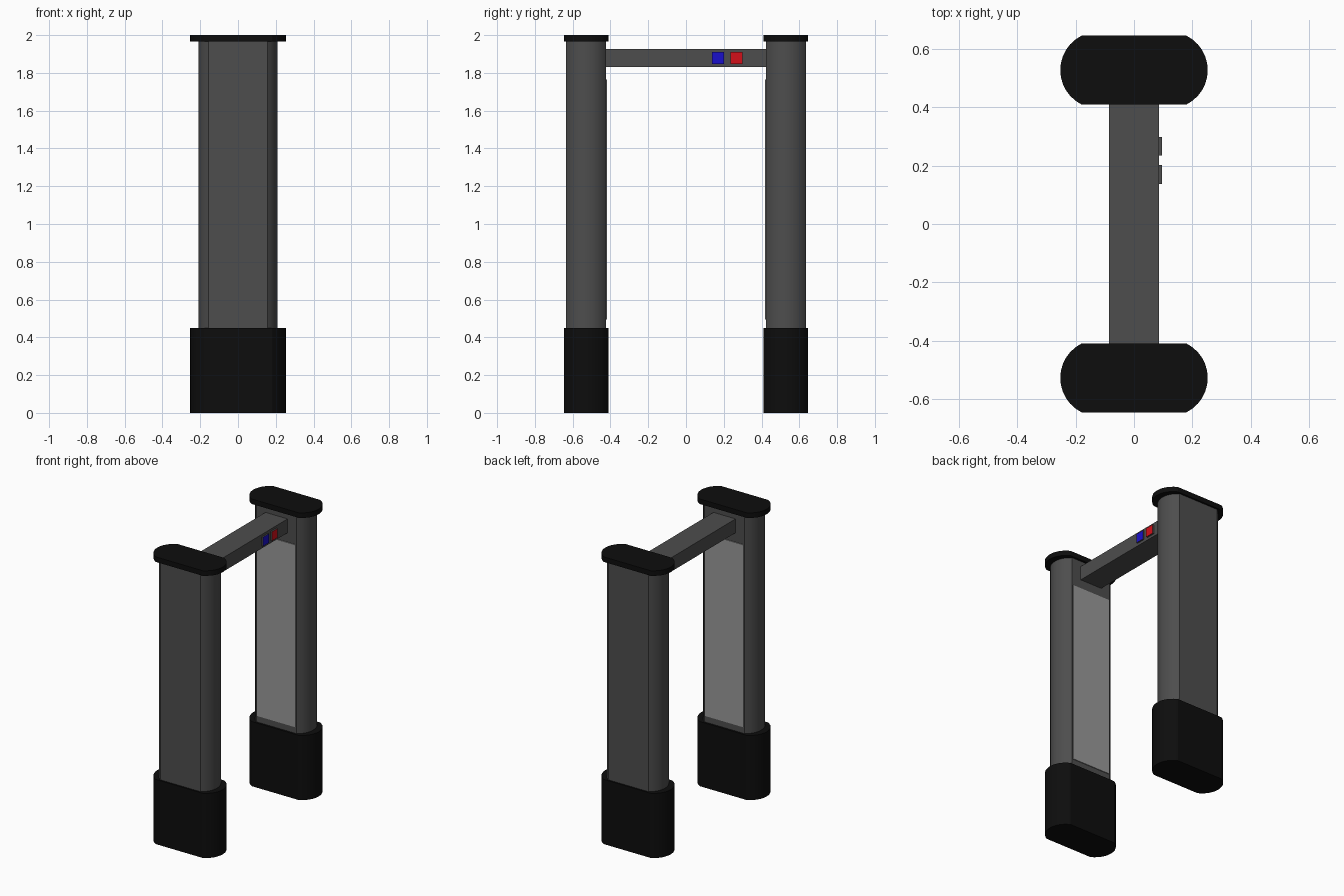
import bpy, bmesh, math

if "Cube" in bpy.data.objects:
    bpy.data.objects.remove(bpy.data.objects["Cube"])


def material(name, rgb):
    m = bpy.data.materials.new(name)
    m.diffuse_color = (*rgb, 1)
    m.use_nodes = True
    m.node_tree.nodes["Principled BSDF"].inputs["Base Color"].default_value = m.diffuse_color
    return m


black = material("black", (0.004, 0.004, 0.004))
dark = material("dark_grey", (0.075, 0.075, 0.075))
light = material("light_grey", (0.32, 0.32, 0.32))
blue = material("blue", (0.01, 0.005, 0.6))
red = material("red", (0.65, 0.005, 0.01))


def finish(name, bm, mats):
    bmesh.ops.recalc_face_normals(bm, faces=bm.faces)
    mesh = bpy.data.meshes.new(name)
    bm.to_mesh(mesh)
    bm.free()
    for m in mats:
        mesh.materials.append(m)
    ob = bpy.data.objects.new(name, mesh)
    bpy.context.collection.objects.link(ob)
    return ob


def box(name, x, y, z, mat, front=None):
    bm = bmesh.new()
    bmesh.ops.create_cube(bm, size=1)
    for v in bm.verts:
        v.co = [lo + (c + 0.5) * (hi - lo) for c, (lo, hi) in zip(v.co, (x, y, z))]
    bm.normal_update()
    # optional coloured +x face
    if front:
        for f in bm.faces:
            if f.normal.x > 0.9:
                f.material_index = 1
    return finish(name, bm, [mat, front] if front else [mat])


def pillar(name, flat, half_x, y0, y1, z0, z1, mat, n=12):
    # flat long sides with circular-arc ends, extruded upwards
    cy, h, sag = (y0 + y1) / 2, (y1 - y0) / 2, half_x - flat
    r = (h * h + sag * sag) / (2 * sag)
    a = math.asin(min(1, h / r))
    arc = [(half_x - r + r * math.cos(t), r * math.sin(t))
           for t in (-a + 2 * a * i / n for i in range(n + 1))]
    pts = arc + [(-x, -y) for x, y in arc]
    bm = bmesh.new()
    face = bm.faces.new([bm.verts.new((x, cy + y, z0)) for x, y in pts])
    ext = bmesh.ops.extrude_face_region(bm, geom=[face])
    for v in ext["geom"]:
        if isinstance(v, bmesh.types.BMVert):
            v.co.z = z1
    ob = finish(name, bm, [mat])
    bpy.ops.object.select_all(action='DESELECT')
    bpy.context.view_layer.objects.active = ob
    ob.select_set(True)
    bpy.ops.object.shade_smooth_by_angle(angle=math.radians(25))
    return ob


# Two posts: foot, column, cap and inner panel
for side, s in (("near", -1), ("far", 1)):
    def span(a, b):
        return sorted((s * a, s * b))
    pillar(side + "_foot", 0.18, 0.253, *span(0.41, 0.646), 0, 0.45, black)
    pillar(side + "_column", 0.155, 0.21, *span(0.424, 0.634), 0.45, 1.965, dark)
    pillar(side + "_cap", 0.18, 0.253, *span(0.41, 0.646), 1.965, 2.0, black)
    box(side + "_panel", (-0.15, 0.15), span(0.418, 0.43), (0.495, 1.765), light)

# Crossbar with two indicator lights
box("crossbar", (-0.085, 0.085), (-0.426, 0.426), (1.83, 1.927), dark)
for name, y, m in (("blue_light", 0.17, blue), ("red_light", 0.267, red)):
    box(name, (0.08, 0.096), (y - 0.032, y + 0.032), (1.848, 1.911), dark, m)
